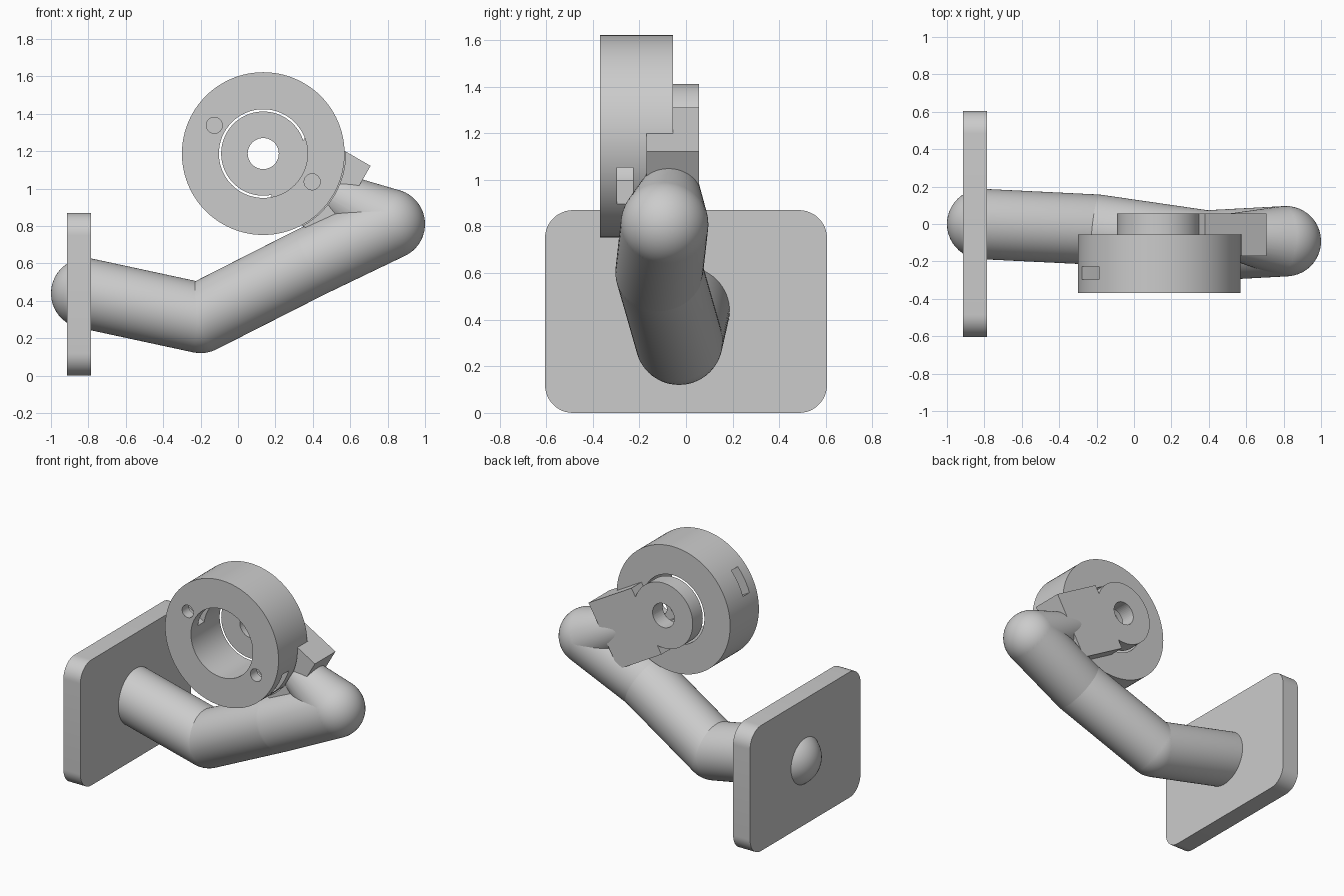
import bpy, bmesh, math
from mathutils import Matrix, Vector

if "Cube" in bpy.data.objects:
    bpy.data.objects.remove(bpy.data.objects["Cube"])

grey = bpy.data.materials.new("plain_grey")
grey.diffuse_color = (0.6, 0.6, 0.6, 1)
grey.use_nodes = True
grey.node_tree.nodes["Principled BSDF"].inputs["Base Color"].default_value = grey.diffuse_color

# Local frame of the clamp head: x runs along the bracket, y along the ring axis
HEAD = Matrix.Translation((0.135, 0, 1.187)) @ Matrix.Rotation(math.radians(30), 4, 'Y')


def finish(name, bm, matrix=None):
    bmesh.ops.recalc_face_normals(bm, faces=bm.faces)
    mesh = bpy.data.meshes.new(name)
    bm.to_mesh(mesh)
    bm.free()
    ob = bpy.data.objects.new(name, mesh)
    bpy.context.collection.objects.link(ob)
    if matrix:
        ob.matrix_world = matrix
    mesh.materials.append(grey)
    return ob


def box(name, x, y, z, matrix=None):
    bm = bmesh.new()
    bmesh.ops.create_cube(bm, size=1)
    for v in bm.verts:
        for i, (a, b) in enumerate((x, y, z)):
            v.co[i] = a if v.co[i] < 0 else b
    return finish(name, bm, matrix)


def disc(name, r, y0, y1, cx=0.0, segments=96):
    """Cylinder along y in the head frame."""
    bm = bmesh.new()
    bmesh.ops.create_cone(bm, cap_ends=True, segments=segments, radius1=r, radius2=r,
                          depth=y1 - y0,
                          matrix=Matrix.Translation((cx, (y0 + y1) / 2, 0))
                          @ Matrix.Rotation(math.pi / 2, 4, 'X'))
    return finish(name, bm, HEAD)


def capsule(name, p0, p1, r0, r1, steps=12, segments=64):
    """Two balls joined by their common tangent cone."""
    p0, p1 = Vector(p0), Vector(p1)
    d = (p1 - p0).length
    t = math.asin((r0 - r1) / d)
    h = math.pi / 2
    pts = []
    for c, r, a0, a1 in ((0, r0, -h, t), (d, r1, t, h)):
        for i in range(steps + 1):
            a = a0 + (a1 - a0) * i / steps
            pts.append((r * math.cos(a), 0, c + r * math.sin(a)))
    bm = bmesh.new()
    vs = [bm.verts.new(p) for p in pts]
    es = [bm.edges.new(e) for e in zip(vs, vs[1:])]
    bmesh.ops.spin(bm, geom=vs + es, cent=(0, 0, 0), axis=(0, 0, 1),
                   angle=2 * math.pi, steps=segments)
    bmesh.ops.remove_doubles(bm, verts=bm.verts, dist=1e-4)
    rot = (p1 - p0).to_track_quat('Z', 'Y').to_matrix().to_4x4()
    return finish(name, bm, Matrix.Translation(p0) @ rot)


def boolean(ob, other, operation='DIFFERENCE'):
    m = ob.modifiers.new(other.name, 'BOOLEAN')
    m.operation, m.object, m.solver = operation, other, 'EXACT'
    other.hide_render = True
    other.hide_set(True)


def smooth(ob):
    bpy.ops.object.select_all(action='DESELECT')
    ob.select_set(True)
    bpy.context.view_layer.objects.active = ob
    for m in list(ob.modifiers):
        bpy.ops.object.modifier_apply(modifier=m.name)
    bpy.ops.object.shade_smooth_by_angle(angle=math.radians(30))


# Wall plate with rounded corners
plate = box("wall_plate", (-0.915, -0.785), (-0.605, 0.605), (0, 0.87))
bm = bmesh.new()
bm.from_mesh(plate.data)
along = [e for e in bm.edges if abs(e.verts[0].co.x - e.verts[1].co.x) > 0.1]
bmesh.ops.bevel(bm, geom=along, offset=0.12, segments=12, profile=0.5, affect='EDGES')
bm.to_mesh(plate.data)
bm.free()

# Bent arm
R = 0.188
joints = [(-0.812, 0, 0.44), (-0.2, -0.03, 0.308), (0.385, -0.115, 0.605), (0.812, -0.092, 0.81)]
arms = [capsule(f"arm_section_{i + 1}", a, b, R, R)
        for i, (a, b) in enumerate(zip(joints, joints[1:]))]
neck = capsule("arm_neck", joints[3], (0.473, -0.06, 0.99), R, 0.11)

# Bracket: round pivot plate joined to a square block
bracket = disc("pivot_bracket", 0.225, -0.055, 0.055)
block = box("bracket_block", (0.15, 0.53), (-0.17, 0.055), (-0.23, 0.23), HEAD)
clearance = disc("ring_clearance", 0.44, -0.6, -0.055)
boolean(block, clearance)
boolean(neck, clearance)
smooth(block)
boolean(bracket, block, 'UNION')
pivot_hole = disc("pivot_hole", 0.083, -0.5, 0.3, segments=48)
boolean(bracket, pivot_hole)
boolean(neck, pivot_hole)

# Ring with bore, two screw holes and two side slots
ring = disc("clamp_ring", 0.435, -0.37, -0.055)
helpers = [block, clearance, pivot_hole, disc("ring_bore", 0.237, -0.5, 0.1)]
boolean(ring, helpers[-1])
for side, s in (("left", -1), ("right", 1)):
    hole = disc(f"screw_hole_{side}", 0.043, -0.5, -0.16, cx=0.302 * s, segments=32)
    slot = box(f"nut_slot_{side}", sorted((0.2 * s, 0.5 * s)), (-0.297, -0.227),
               (-0.09, 0.09), HEAD)
    for cutter in (hole, slot):
        boolean(ring, cutter)
        helpers.append(cutter)

bpy.context.view_layer.update()
for ob in [plate, neck, bracket, ring] + arms:
    smooth(ob)
for ob in helpers:
    bpy.data.objects.remove(ob)
